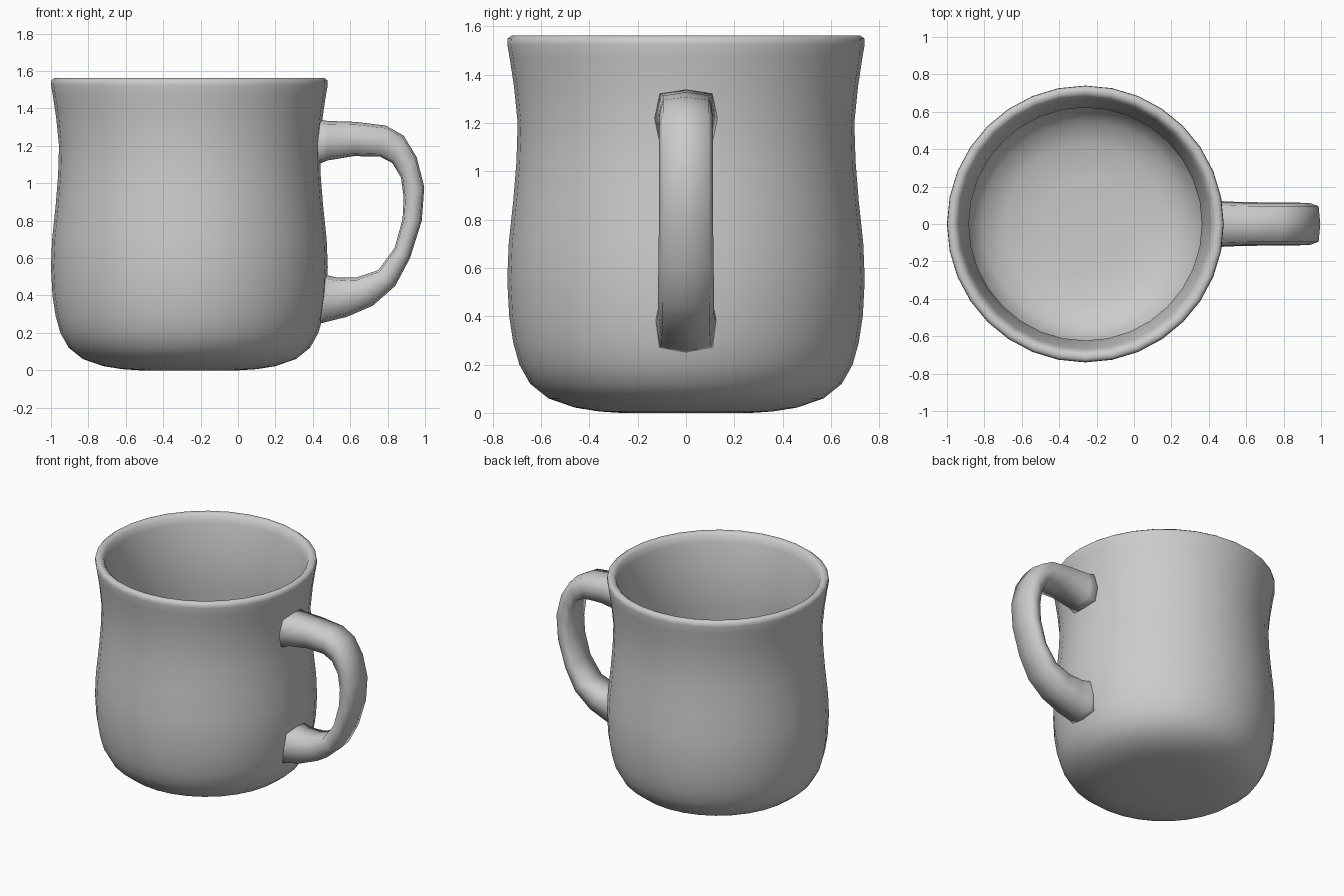
import bpy, math
from mathutils import Vector

CX = -0.26


def make_object(name, verts, faces):
    mesh = bpy.data.meshes.new(name)
    mesh.from_pydata(verts, [], faces)
    mesh.polygons.foreach_set("use_smooth", [True] * len(faces))
    mesh.update()
    ob = bpy.data.objects.new(name, mesh)
    bpy.context.collection.objects.link(ob)
    return ob


def skin(name, rings):
    """Join equal rings of points with quads and cap both ends."""
    n = len(rings[0])
    verts = [p for ring in rings for p in ring]
    faces = [(i * n + j, i * n + (j + 1) % n,
              (i + 1) * n + (j + 1) % n, (i + 1) * n + j)
             for i in range(len(rings) - 1) for j in range(n)]
    last = (len(rings) - 1) * n
    faces.append(tuple(reversed(range(n))))
    faces.append(tuple(last + j for j in range(n)))
    return make_object(name, verts, faces)


# Mug body: outer wall from the base up, over the rim, down the inside
profile = [
    (0.27, 0.0), (0.36, 0.006), (0.46, 0.022), (0.57, 0.06), (0.645, 0.12),
    (0.69, 0.20), (0.715, 0.29), (0.732, 0.40), (0.74, 0.55), (0.734, 0.70),
    (0.715, 0.88), (0.702, 1.04), (0.697, 1.20), (0.712, 1.35), (0.73, 1.47),
    (0.74, 1.525), (0.738, 1.55), (0.722, 1.562), (0.70, 1.56), (0.682, 1.545),
    (0.668, 1.50), (0.64, 1.34), (0.623, 1.20), (0.626, 1.04), (0.64, 0.88),
    (0.66, 0.68), (0.663, 0.52), (0.65, 0.36), (0.615, 0.24), (0.55, 0.16),
    (0.43, 0.11), (0.25, 0.09),
]
SIDES = 32
angles = [2 * math.pi * j / SIDES for j in range(SIDES)]
skin("mug_body", [[(CX + r * math.cos(a), r * math.sin(a), z) for a in angles]
                  for r, z in profile])

# Handle: outer edge, inner edge and half width of each section
sections = [
    ((0.41, 1.345), (0.40, 1.09), 0.135),
    ((0.48, 1.333), (0.48, 1.122), 0.117),
    ((0.63, 1.328), (0.62, 1.145), 0.112),
    ((0.79, 1.308), (0.76, 1.142), 0.112),
    ((0.885, 1.255), (0.825, 1.108), 0.112),
    ((0.955, 1.14), (0.872, 1.03), 0.112),
    ((0.996, 0.98), (0.886, 0.92), 0.112),
    ((0.983, 0.80), (0.88, 0.81), 0.112),
    ((0.92, 0.60), (0.838, 0.655), 0.114),
    ((0.84, 0.45), (0.75, 0.535), 0.116),
    ((0.72, 0.345), (0.63, 0.495), 0.116),
    ((0.58, 0.285), (0.53, 0.495), 0.118),
    ((0.47, 0.258), (0.47, 0.51), 0.122),
    ((0.42, 0.245), (0.41, 0.53), 0.135),
]
# Eight-sided rounded section as (width, thickness) factors
outline = [(0, 1), (0.85, 0.84), (1, 0), (0.85, -0.84),
           (0, -1), (-0.85, -0.84), (-1, 0), (-0.85, 0.84)]
rings = []
for outer, inner, w in sections:
    o, i = Vector((outer[0], 0, outer[1])), Vector((inner[0], 0, inner[1]))
    mid, half = (o + i) / 2, (o - i) / 2
    rings.append([mid + half * t + Vector((0, w * u, 0)) for u, t in outline])
handle = skin("handle", rings)

# Consistent outward normals
import bmesh
for ob in bpy.context.collection.objects:
    bm = bmesh.new()
    bm.from_mesh(ob.data)
    bmesh.ops.recalc_face_normals(bm, faces=bm.faces)
    bm.to_mesh(ob.data)
    bm.free()
